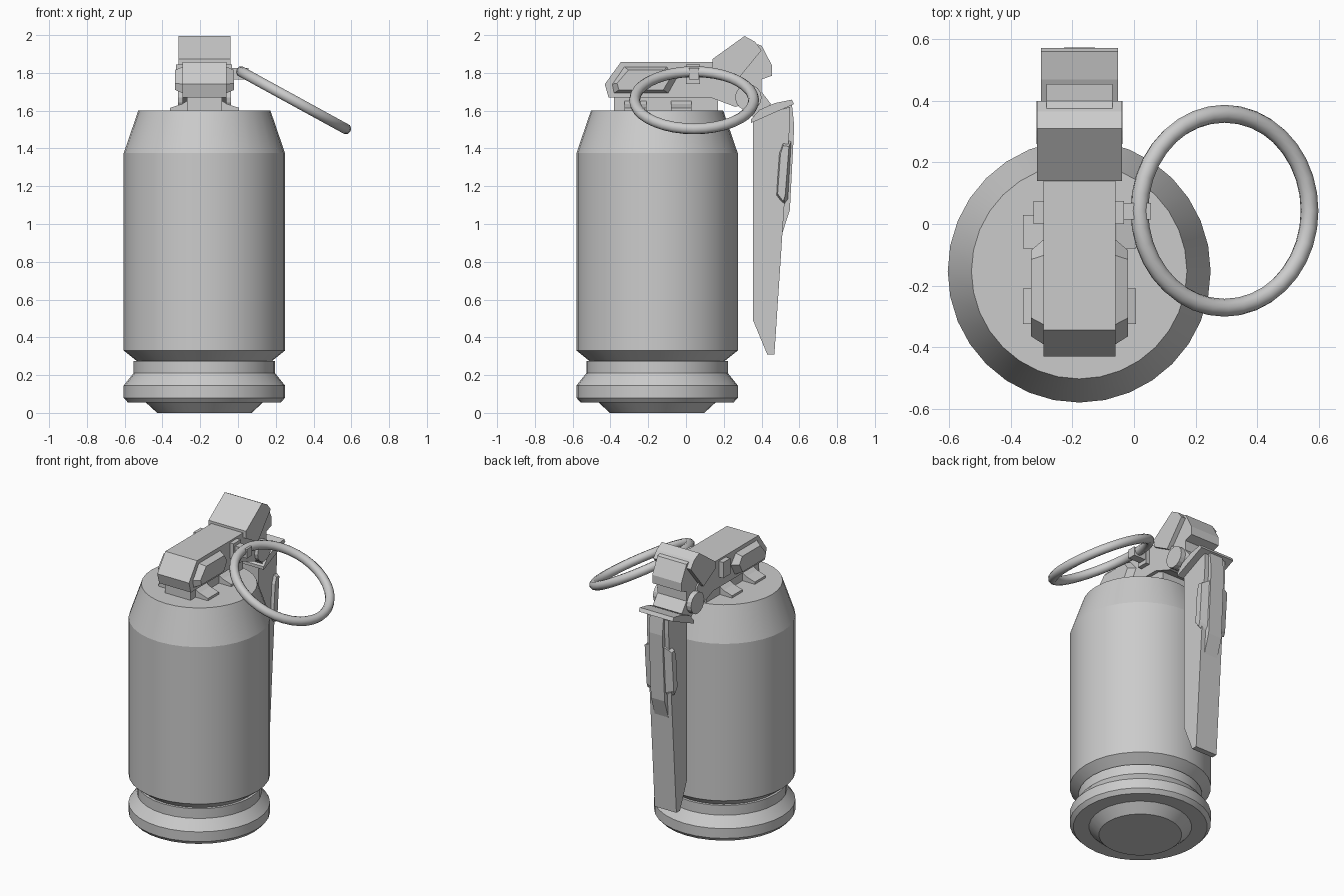
import bpy, bmesh, math
from mathutils import Matrix

if "Cube" in bpy.data.objects:
    bpy.data.objects.remove(bpy.data.objects["Cube"])

CX, CY = -0.178, -0.153      # body axis
HX = -0.177                  # centre line of fuze and lever


def finish(name, bm, smooth=None):
    bmesh.ops.recalc_face_normals(bm, faces=bm.faces)
    me = bpy.data.meshes.new(name)
    bm.to_mesh(me)
    bm.free()
    ob = bpy.data.objects.new(name, me)
    bpy.context.collection.objects.link(ob)
    if smooth:
        bpy.ops.object.select_all(action='DESELECT')
        bpy.context.view_layer.objects.active = ob
        ob.select_set(True)
        bpy.ops.object.shade_smooth_by_angle(angle=math.radians(smooth))
    return ob


def loft(name, rings, smooth=None):
    """Join equal-length closed rings of points and cap both ends."""
    bm = bmesh.new()
    loops = [[bm.verts.new(p) for p in r] for r in rings]
    n = len(loops[0])
    for a, b in zip(loops, loops[1:]):
        for i in range(n):
            j = (i + 1) % n
            bm.faces.new((a[i], a[j], b[j], b[i]))
    bm.faces.new(loops[0])
    bm.faces.new(loops[-1])
    return finish(name, bm, smooth)


def prism(name, pts, half, x=HX):
    """Side profile (y, z) extruded symmetrically across x."""
    return loft(name, [[(x + s * half, y, z) for y, z in pts] for s in (-1, 1)])


def box(name, x0, x1, y0, y1, z0, z1):
    pts = [(y0, z0), (y1, z0), (y1, z1), (y0, z1)]
    return prism(name, pts, (x1 - x0) / 2, (x0 + x1) / 2)


def bosses(name, outer, inner, x_out, x_in):
    """Bevelled pads on both sides: wide ring at x_in, smaller ring at x_out."""
    for label, s in (("left", -1), ("right", 1)):
        loft(f"{name}_{label}", [[(HX + s * x_in, y, z) for y, z in outer],
                                 [(HX + s * x_out, y, z) for y, z in inner]])


# Canister body, turned profile
profile = [(0.25, 0), (0.31, 0.055), (0.405, 0.055), (0.427, 0.08), (0.427, 0.145),
           (0.375, 0.21), (0.375, 0.275), (0.36, 0.276), (0.427, 0.33),
           (0.427, 1.375), (0.35, 1.6)]
N = 32
loft("canister_body", [[(CX + r * math.cos(2 * math.pi * i / N),
                         CY + r * math.sin(2 * math.pi * i / N), z) for i in range(N)]
                       for r, z in profile], smooth=14)

# Fuze neck and head
box("fuze_neck", HX - 0.093, HX + 0.093, -0.38, 0.17, 1.59, 1.69)
prism("fuze_head", [(-0.43, 1.74), (-0.345, 1.857), (0.2, 1.857), (0.3, 1.76), (0.33, 1.64),
                    (0.26, 1.62), (0.13, 1.67), (-0.41, 1.67)], 0.117)
bosses("fuze_side_pad",
       [(-0.395, 1.74), (-0.33, 1.835), (-0.10, 1.835), (-0.045, 1.77), (-0.09, 1.69), (-0.385, 1.69)],
       [(-0.365, 1.745), (-0.305, 1.815), (-0.115, 1.815), (-0.085, 1.77), (-0.12, 1.71), (-0.355, 1.71)],
       0.157, 0.11)

# Clips holding the fuze to the canister
for i, (y0, y1) in enumerate(((-0.325, -0.21), (-0.08, 0.03))):
    for side, s in (("left", -1), ("right", 1)):
        section = [(0.08, 1.595), (0.183, 1.595), (0.183, 1.615), (0.12, 1.635), (0.08, 1.66)]
        loft(f"clip_{side}_{i + 1}", [[(HX + s * x, y, z) for x, z in section] for y in (y0, y1)])

# Safety pin and its ring
box("pin_collar", HX - 0.15, HX + 0.145, 0.0, 0.075, 1.74, 1.845)
box("safety_pin", -0.06, 0.055, 0.015, 0.068, 1.765, 1.825)
M, K, R, r = 36, 10, 0.315, 0.029
bm = bmesh.new()
place = Matrix.Translation((0.294, 0.043, 1.655)) @ Matrix.Rotation(math.radians(28.7), 4, 'Y')
grid = []
for i in range(M):
    a = 2 * math.pi * i / M
    grid.append([])
    for k in range(K):
        b = 2 * math.pi * k / K
        d = R + r * math.cos(b)
        v = bm.verts.new((d * math.cos(a), d * math.sin(a), r * math.sin(b)))
        v.co = place @ v.co
        grid[-1].append(v)
for i in range(M):
    for k in range(K):
        i2, k2 = (i + 1) % M, (k + 1) % K
        bm.faces.new((grid[i][k], grid[i2][k], grid[i2][k2], grid[i][k2]))
finish("pull_ring", bm, smooth=50)

# Hinge: hood, curved strap and pivot
prism("hinge_hood", [(0.14, 1.873), (0.31, 1.995), (0.365, 1.965), (0.40, 1.92), (0.265, 1.755),
                     (0.14, 1.825)], 0.138)
prism("hinge_strap", [(0.31, 1.97), (0.40, 1.945), (0.455, 1.84), (0.455, 1.785), (0.40, 1.765),
                      (0.40, 1.70), (0.45, 1.635), (0.36, 1.56), (0.30, 1.64), (0.22, 1.78)], 0.107)
prism("hinge_pivot", [(0.33 + 0.07 * math.cos(math.tau * i / 16),
                       1.67 + 0.07 * math.sin(math.tau * i / 16)) for i in range(16)], 0.14)

# Safety lever: cap, tapering spoon, raised spine and side pads
prism("lever_cap", [(0.345, 1.535), (0.345, 1.555), (0.39, 1.605), (0.47, 1.64), (0.56, 1.658),
                    (0.572, 1.635)], 0.125)
prism("lever", [(0.355, 1.56), (0.355, 0.49), (0.43, 0.31), (0.468, 0.31), (0.51, 0.945),
                (0.55, 1.53), (0.55, 1.62)], 0.08)
prism("lever_spine", [(0.48, 1.62), (0.48, 0.95), (0.508, 0.945), (0.55, 1.075), (0.573, 1.52),
                      (0.56, 1.64)], 0.05)
bosses("lever_side_pad",
       [(0.47, 1.14), (0.515, 1.095), (0.54, 1.13), (0.558, 1.44), (0.51, 1.445), (0.485, 1.39)],
       [(0.485, 1.16), (0.515, 1.12), (0.525, 1.15), (0.545, 1.41), (0.515, 1.415), (0.50, 1.37)],
       0.10, 0.045)
